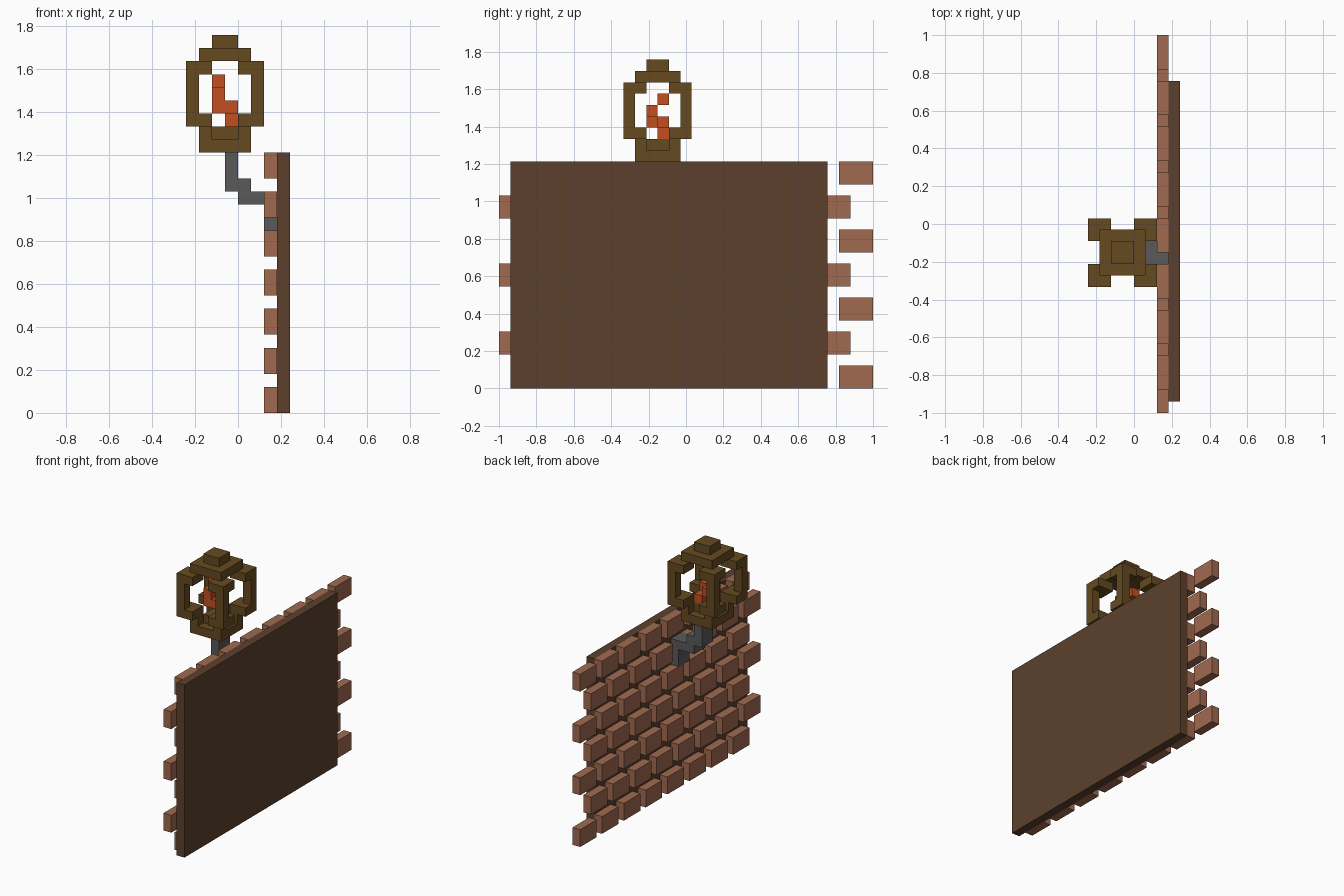
import bpy, bmesh
from mathutils import Vector

if "Cube" in bpy.data.objects:
    bpy.data.objects.remove(bpy.data.objects["Cube"])

U = 2 / 33                                # size of one grid cell
ORIGIN = Vector((-4 * U, -1, 0))


def material(name, srgb):
    lin = [((c / 255 + 0.055) / 1.055) ** 2.4 for c in srgb] + [1]
    m = bpy.data.materials.new(name)
    m.use_nodes = True
    m.diffuse_color = lin
    bsdf = m.node_tree.nodes["Principled BSDF"]
    bsdf.inputs["Base Color"].default_value = lin
    bsdf.inputs["Roughness"].default_value = 0.9
    return m


def blocks(name, mat, boxes):
    """One object from boxes given as (x0, x1, y0, y1, z0, z1) in grid cells."""
    bm = bmesh.new()
    for x0, x1, y0, y1, z0, z1 in boxes:
        lo, hi = Vector((x0, y0, z0)), Vector((x1, y1, z1))
        verts = bmesh.ops.create_cube(bm, size=1)["verts"]
        for v in verts:
            v.co = ORIGIN + U * ((lo + hi) / 2 + v.co * (hi - lo))
    mesh = bpy.data.meshes.new(name)
    bm.to_mesh(mesh)
    bm.free()
    mesh.materials.append(mat)
    ob = bpy.data.objects.new(name, mesh)
    bpy.context.collection.objects.link(ob)
    return ob


brick = material("brick clay", (160, 106, 79))
mortar = material("dark mortar", (92, 64, 44))
iron = material("grey iron", (90, 90, 91))
bronze = material("dark bronze", (101, 74, 32))
fire = material("flame orange", (194, 80, 33))

# Wall backing
blocks("wall_backing", mortar, [(7, 8, 1, 29, 0, 20)])

# Staggered brick courses; one brick is cut short beside the bracket
bricks = []
for row in range(7):
    start = 0 if row % 2 else 2
    for i in range(8):
        y = start + 4 * i
        end = y + 1 if (row, y) == (5, 12) else y + 3
        bricks.append((6, 7, y, end, 3 * row, 3 * row + 2))
blocks("wall_bricks", brick, bricks)

# Stepped bracket rising from the wall to the lantern
blocks("bracket", iron, [
    (6, 7, 13, 15, 14, 17),
    (4, 6, 13, 15, 16, 17),
    (4, 5, 13, 15, 17, 18),
    (3, 4, 13, 15, 17, 20),
])

# Lantern base: plate, centre block and four corner studs
base = [(1, 5, 12, 16, 20, 21), (2, 4, 13, 15, 21, 22)]
base += [(x, x + 1, y, y + 1, 21, 22) for x in (1, 4) for y in (12, 15)]
blocks("lantern_base", bronze, base)

# Lantern cage: a post with a foot and a cap at each corner
cage = []
for x, px in ((0, 0), (4, 5)):
    for y, py in ((11, 11), (15, 16)):
        cage += [(x, x + 2, y, y + 2, 22, 23),
                 (px, px + 1, py, py + 1, 23, 26),
                 (x, x + 2, y, y + 2, 26, 27)]
blocks("lantern_cage", bronze, cage)

# Lantern roof and knob
blocks("lantern_roof", bronze, [(1, 5, 12, 16, 27, 28)])
blocks("lantern_knob", bronze, [(2, 4, 13, 15, 28, 29)])

# Twisting flame
cells = [(3, 14, 22), (3, 13, 23), (2, 13, 23), (2, 14, 23), (2, 13, 24), (2, 14, 25)]
blocks("flame", fire, [(x, x + 1, y, y + 1, z, z + 1) for x, y, z in cells])
